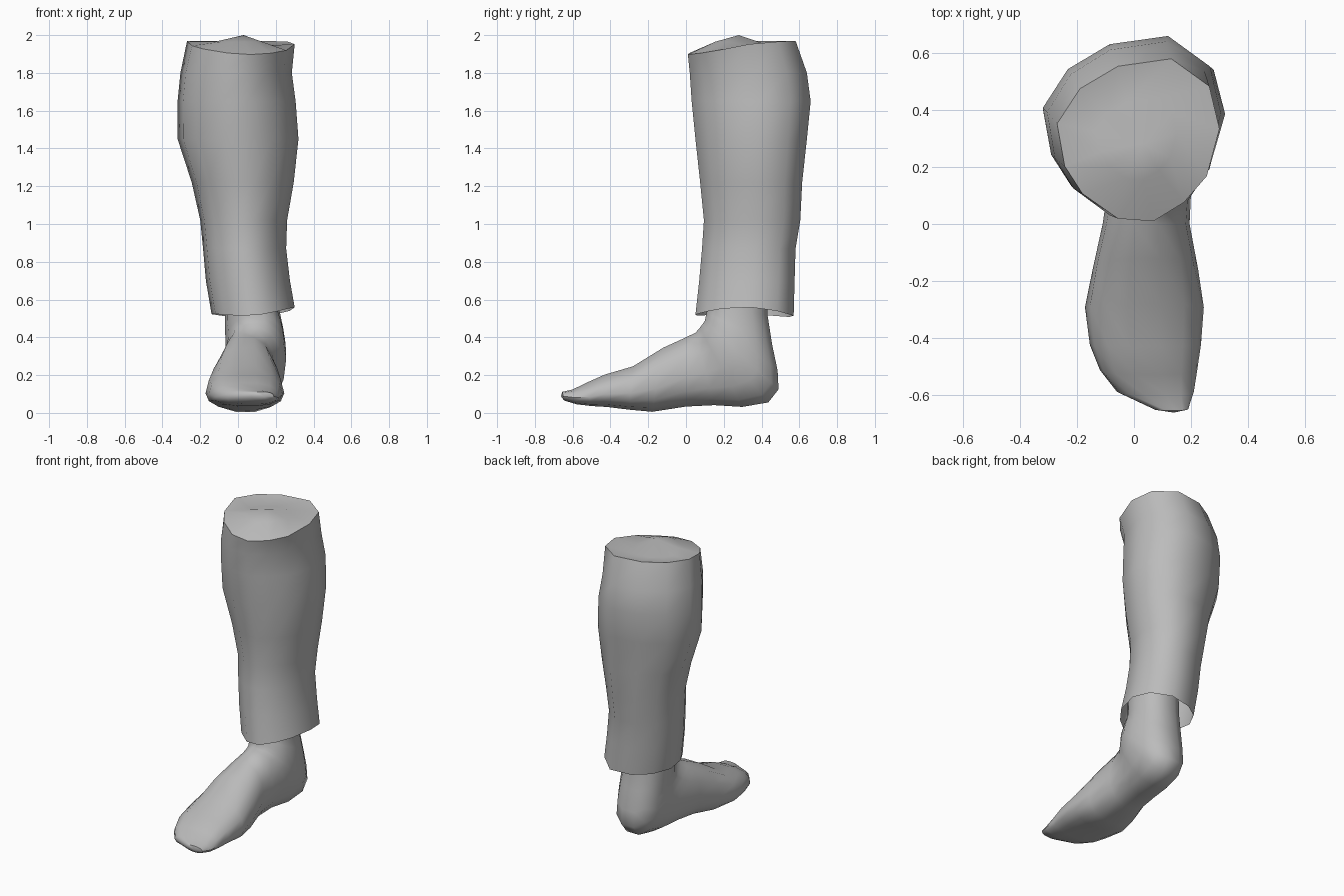
import bpy, bmesh, math
from mathutils import Vector

if "Cube" in bpy.data.objects:
    bpy.data.objects.remove(bpy.data.objects["Cube"])

grey = bpy.data.materials.new("plain grey")
grey.diffuse_color = (0.5, 0.5, 0.5, 1)
grey.use_nodes = True
grey.node_tree.nodes["Principled BSDF"].inputs["Base Color"].default_value = grey.diffuse_color


def loft(name, rings, caps=()):
    """Skin a list of equal rings; caps are (ring index, tip point)."""
    bm = bmesh.new()
    rows = [[bm.verts.new(p) for p in r] for r in rings]
    n = len(rows[0])
    for a, b in zip(rows, rows[1:]):
        for i in range(n):
            j = (i + 1) % n
            bm.faces.new((a[i], a[j], b[j], b[i]))
    for index, tip in caps:
        v = bm.verts.new(tip)
        r = rows[index]
        for i in range(n):
            bm.faces.new((r[i], r[(i + 1) % n], v))
    bmesh.ops.recalc_face_normals(bm, faces=bm.faces)
    me = bpy.data.meshes.new(name)
    bm.to_mesh(me)
    bm.free()
    me.materials.append(grey)
    ob = bpy.data.objects.new(name, me)
    bpy.context.collection.objects.link(ob)
    bpy.context.view_layer.objects.active = ob
    ob.select_set(True)
    bpy.ops.object.shade_smooth_by_angle(angle=math.radians(50))
    ob.select_set(False)
    return ob


# Trouser leg: one outline fitted to a box at each height
OUTLINE = [(-.32, .40), (-.29, .23), (-.22, .12), (-.08, .02), (.06, .01), (.18, .085),
           (.27, .19), (.32, .38), (.28, .55), (.13, .66), (-.08, .63), (-.23, .54)]


def leg_ring(x0, x1, y0, y1, height):
    pts = []
    for x, y in OUTLINE:
        u, v = (x + .32) / .64, (y - .01) / .65
        pts.append(Vector((x0 + u * (x1 - x0), y0 + v * (y1 - y0), height(u, v))))
    return pts


def level(z):
    return lambda u, v: z


def hem(u, v):
    return .50 + .035 * u + .03 * math.sin(math.pi * v) - .01 * v


def rim(u, v):
    return 1.915 + .055 * min(1, v * 1.6) - .03 * u * (1 - v)


leg = [
    leg_ring(-.14, .30, .05, .57, hem),
    leg_ring(-.17, .275, .07, .575, level(.70)),
    leg_ring(-.185, .255, .085, .58, level(.87)),
    leg_ring(-.20, .26, .095, .605, level(1.02)),
    leg_ring(-.245, .295, .075, .615, level(1.22)),
    leg_ring(-.32, .32, .05, .64, level(1.45)),
    leg_ring(-.32, .305, .03, .66, level(1.65)),
    leg_ring(-.305, .285, .02, .64, level(1.80)),
    leg_ring(-.27, .30, .01, .58, rim),
]
# Closed top: raised toward the front, dipping at the back
crown = []
for p in leg[-1]:
    q = p.lerp(Vector((0, .30, 1.97)), .5)
    q.z = 1.965 if q.y < .3 else 1.945
    crown.append(q)
loft("trouser_leg", leg + [crown], [(-1, (.03, .28, 2.0))])

# Foot: rings swing from upright at the toes to level at the ankle
# (top y, top z, bottom y, bottom z, x min, x max, widest height fraction)
FOOT = [
    (-.655, .112, -.645, .065, .07, .19, .5),
    (-.60, .125, -.58, .045, -.06, .21, .45),
    (-.53, .16, -.50, .035, -.12, .222, .4),
    (-.43, .205, -.42, .03, -.155, .235, .4),
    (-.28, .25, -.30, .015, -.172, .245, .38),
    (-.12, .35, -.18, .003, -.145, .225, .36),
    (0, .405, 0, .03, -.11, .195, .42),
    (.05, .43, .15, .037, -.095, .20, .45),
    (.07, .455, .30, .027, -.08, .235, .5),
    (.085, .475, .44, .05, -.07, .255, .55),
    (.095, .49, .495, .12, -.065, .255, .55),
    (.10, .51, .49, .22, -.065, .25, .55),
    (.105, .53, .46, .36, -.07, .24, .5),
    (.11, .56, .435, .52, -.07, .22, .5),
    (.11, .66, .43, .66, -.07, .22, .5),
]
SIDES = 14
foot = []
for ty, tz, by, bz, x0, x1, m in FOOT:
    top, bottom = Vector((0, ty, tz)), Vector((0, by, bz))
    mid = bottom.lerp(top, m)
    ring = []
    for i in range(SIDES):
        a = math.tau * i / SIDES
        c, s = math.cos(a), math.sin(a)
        wide = math.copysign(abs(c) ** .85, c)
        p = mid.lerp(top if s > 0 else bottom, abs(s) ** .9)
        ring.append(Vector(((x0 + x1) / 2 + wide * (x1 - x0) / 2, p.y, p.z)))
    foot.append(ring)
loft("foot", foot, [(0, (.14, -.662, .088))])
